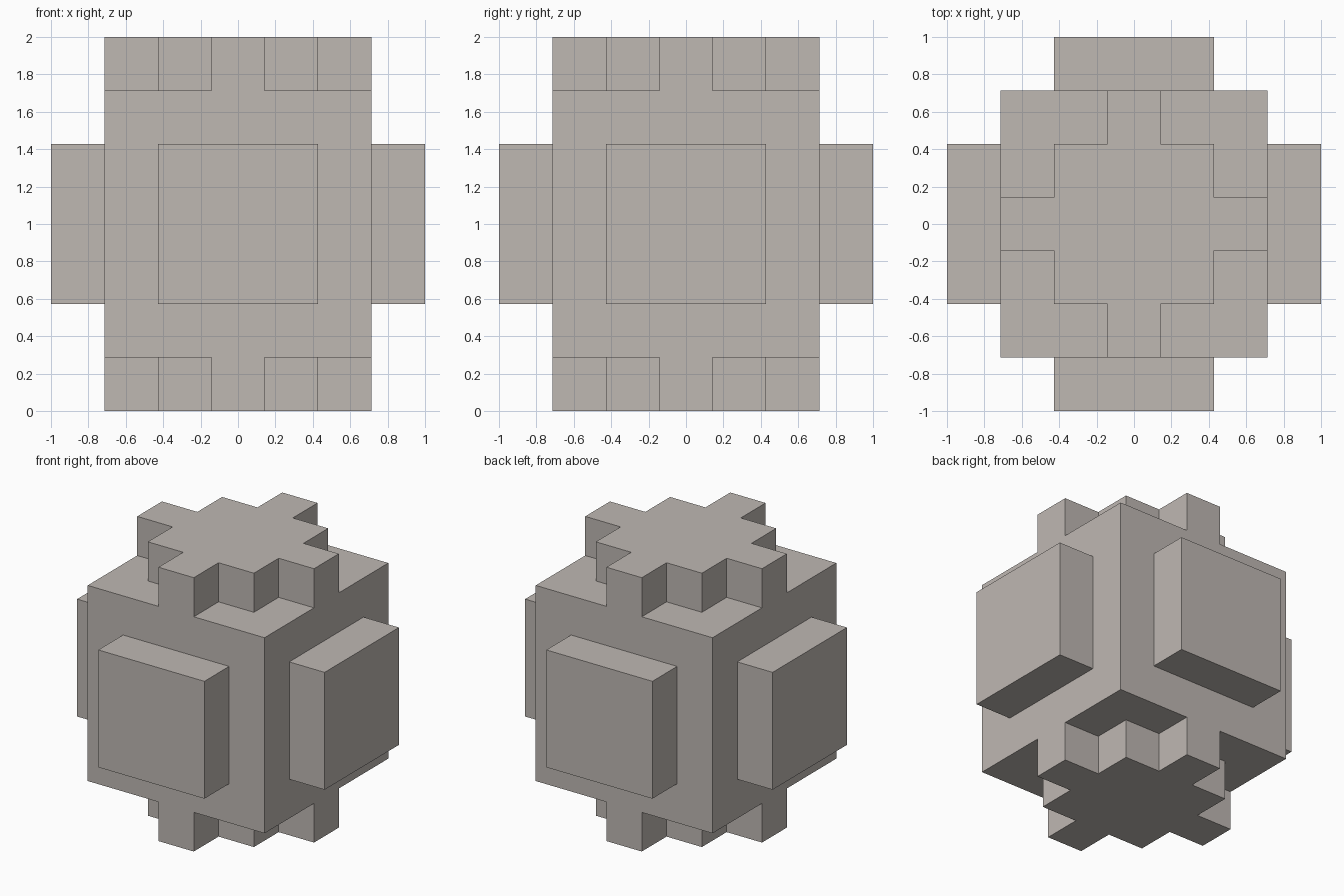
import bpy
import bmesh
from math import radians
from mathutils import Vector

default = bpy.data.objects.get("Cube")
if default:
    bpy.data.objects.remove(default, do_unlink=True)

UNIT = 2 / 7  # the whole solid sits on a grid of seven cells per side

stone = bpy.data.materials.new("warm grey stone")
stone.use_nodes = True
colour = (0.52, 0.48, 0.45, 1)
stone.diffuse_color = colour
stone.node_tree.nodes["Principled BSDF"].inputs["Base Color"].default_value = colour


def is_raised(centre, axis):
    """Square pads on the four sides, stepped crosses on top and bottom."""
    low, high = sorted(abs(centre[i]) for i in range(3) if i != axis)
    return high < 1.5 or (axis == 2 and low < 0.5)


# Core cube, five cells per side
bm = bmesh.new()
bmesh.ops.create_cube(bm, size=5)
bmesh.ops.subdivide_edges(bm, edges=bm.edges[:], cuts=4, use_grid_fill=True)
bm.normal_update()

# Raise the pads and crosses by one cell
for axis in range(3):
    for sign in (-1, 1):
        direction = Vector()
        direction[axis] = sign
        faces = [f for f in bm.faces
                 if f.normal.dot(direction) > 0.9
                 and abs(f.calc_center_median()[axis] - sign * 2.5) < 0.1
                 and is_raised(f.calc_center_median(), axis)]
        grown = bmesh.ops.extrude_face_region(bm, geom=faces)["geom"]
        verts = [g for g in grown if isinstance(g, bmesh.types.BMVert)]
        bmesh.ops.translate(bm, verts=verts, vec=direction)
        bm.normal_update()

# Merge the flat cells and set the solid on the ground
bmesh.ops.dissolve_limit(bm, angle_limit=radians(1), verts=bm.verts[:], edges=bm.edges[:])
bmesh.ops.recalc_face_normals(bm, faces=bm.faces[:])
bmesh.ops.scale(bm, vec=Vector((UNIT, UNIT, UNIT)), verts=bm.verts[:])
bmesh.ops.translate(bm, vec=(0, 0, 1), verts=bm.verts[:])

mesh = bpy.data.meshes.new("padded_cube")
bm.to_mesh(mesh)
bm.free()
mesh.materials.append(stone)
bpy.context.collection.objects.link(bpy.data.objects.new("padded_cube", mesh))
